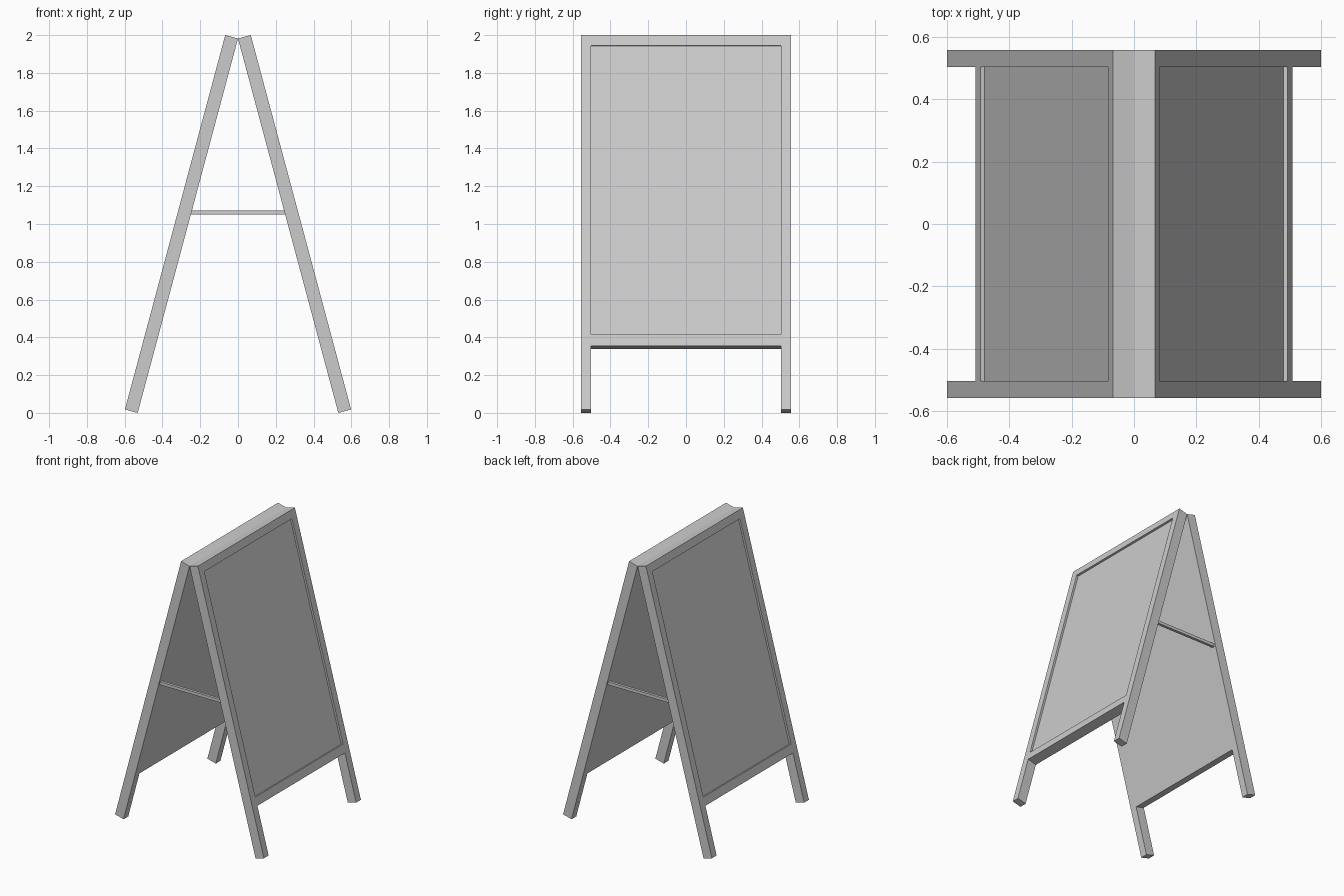
import bpy, bmesh
from math import radians, pi
from mathutils import Matrix

if "Cube" in bpy.data.objects:
    bpy.data.objects.remove(bpy.data.objects["Cube"])

TILT = radians(15)
THICK = 0.07
APEX = 1.982          # height of the inner top edge where panels meet
DEPTH = 0.014         # depth of the board recess


def link(name, mesh):
    ob = bpy.data.objects.new(name, mesh)
    bpy.context.collection.objects.link(ob)
    return ob


def panel_mesh():
    """Frame with two legs and a recessed board, hanging down from z = 0."""
    ys = [-0.557, -0.503, 0.503, 0.557]
    zs = [0, -0.057, -1.641, -1.703, -2.052]
    bm = bmesh.new()
    grid = [[bm.verts.new((0, y, z)) for y in ys] for z in zs]
    for r in range(4):
        for c in range(3):
            if (r, c) != (3, 1):      # open gap between the legs
                bm.faces.new((grid[r][c], grid[r][c + 1],
                              grid[r + 1][c + 1], grid[r + 1][c]))
    # thickness
    ext = bmesh.ops.extrude_face_region(bm, geom=bm.faces[:], use_keep_orig=True)
    verts = [v for v in ext["geom"] if isinstance(v, bmesh.types.BMVert)]
    bmesh.ops.translate(bm, verts=verts, vec=(THICK, 0, 0))
    # recessed board on the outer side
    board = max((f for f in ext["geom"] if isinstance(f, bmesh.types.BMFace)),
                key=lambda f: f.calc_area())
    rec = bmesh.ops.extrude_face_region(bm, geom=[board])
    verts = [v for v in rec["geom"] if isinstance(v, bmesh.types.BMVert)]
    bmesh.ops.translate(bm, verts=verts, vec=(-DEPTH, 0, 0))
    if board.is_valid:
        bmesh.ops.delete(bm, geom=[board], context='FACES_ONLY')
    bmesh.ops.recalc_face_normals(bm, faces=bm.faces[:])
    mesh = bpy.data.meshes.new("panel")
    bm.to_mesh(mesh)
    bm.free()
    return mesh


# Two leaning panels sharing one mesh
mesh = panel_mesh()
lean = Matrix.Translation((0, 0, APEX)) @ Matrix.Rotation(-TILT, 4, 'Y')
for name, turn in (("right_panel", 0), ("left_panel", pi)):
    link(name, mesh).matrix_world = Matrix.Rotation(turn, 4, 'Z') @ lean

# Spreader bars between the legs, front and back
for name, y in (("front_spreader", -0.535), ("back_spreader", 0.535)):
    bpy.ops.mesh.primitive_cube_add(size=1, location=(0, y, 1.06))
    bar = bpy.context.object
    bar.name = name
    bar.scale = (0.5, 0.02, 0.022)
